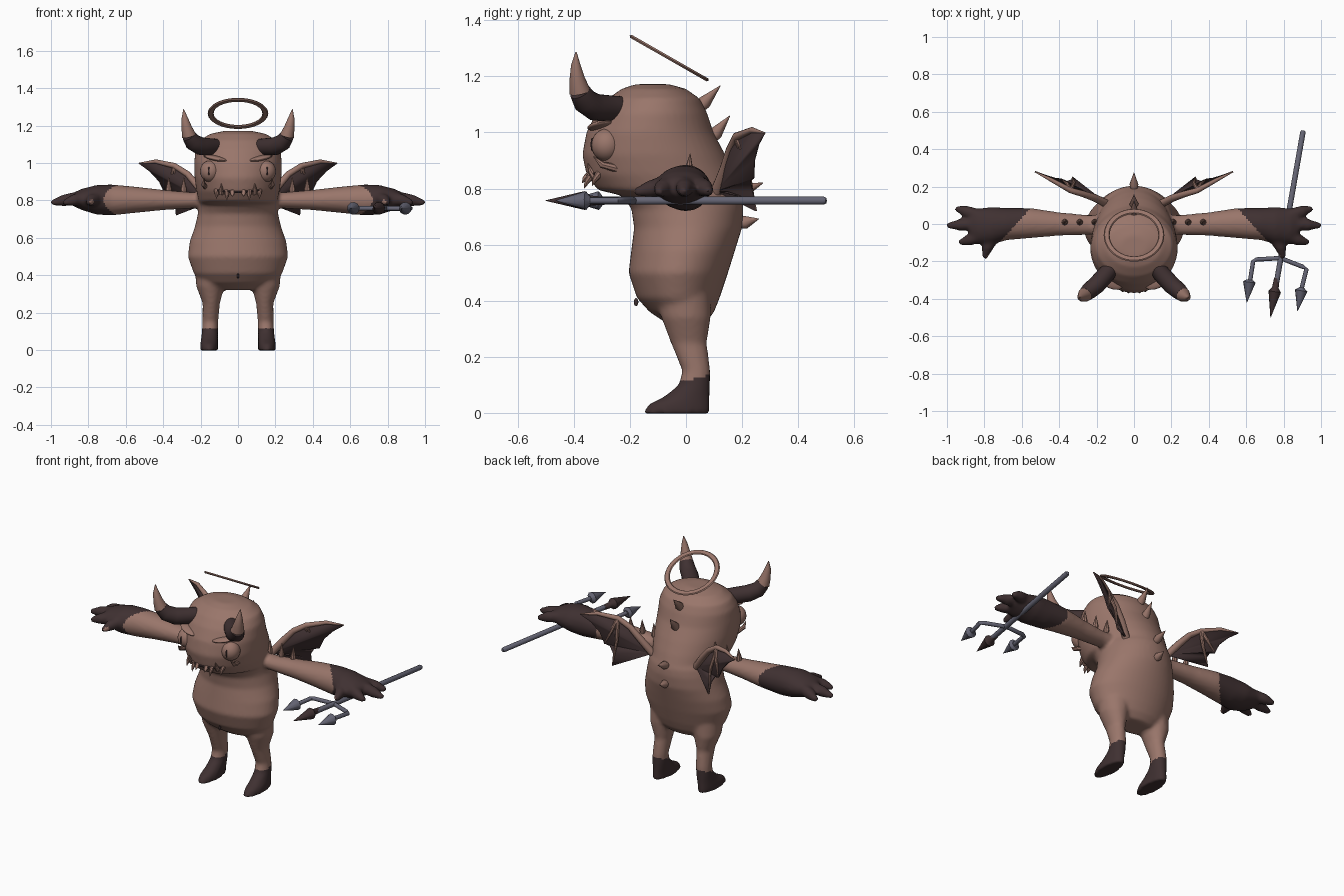
import bpy, bmesh, math
from mathutils import Vector, Matrix

cube = bpy.data.objects.get("Cube")
if cube:
    bpy.data.objects.remove(cube)


def material(name, rgb):
    m = bpy.data.materials.new(name)
    m.use_nodes = True
    m.diffuse_color = (*rgb, 1)
    bsdf = m.node_tree.nodes["Principled BSDF"]
    bsdf.inputs["Base Color"].default_value = (*rgb, 1)
    bsdf.inputs["Roughness"].default_value = 0.8
    return m


SKIN = material("clay brown", (0.32, 0.18, 0.145))
DARK = material("dark brown", (0.05, 0.03, 0.031))
STEEL = material("blue grey", (0.13, 0.13, 0.175))


def finish(bm, name, *mats, angle=40):
    bmesh.ops.recalc_face_normals(bm, faces=bm.faces)
    me = bpy.data.meshes.new(name)
    bm.to_mesh(me)
    bm.free()
    for m in mats:
        me.materials.append(m)
    ob = bpy.data.objects.new(name, me)
    bpy.context.collection.objects.link(ob)
    shade(ob, angle)
    return ob


def shade(ob, angle=40):
    bpy.ops.object.select_all(action="DESELECT")
    ob.select_set(True)
    bpy.context.view_layer.objects.active = ob
    bpy.ops.object.shade_smooth_by_angle(angle=math.radians(angle))


def loft(bm, rings, sides=32):
    """Closed skin over rings given as (centre, half axis, half axis)."""
    loops = []
    for c, u, v in rings:
        angles = [math.tau * i / sides for i in range(sides)]
        loops.append([bm.verts.new(Vector(c) + Vector(u) * math.cos(a) + Vector(v) * math.sin(a))
                      for a in angles])
    for a, b in zip(loops, loops[1:]):
        for i in range(sides):
            j = (i + 1) % sides
            bm.faces.new((a[i], a[j], b[j], b[i]))
    bm.faces.new(loops[0])
    bm.faces.new(loops[-1])


def tube(bm, points, radii, sides=12):
    """Round tapering tube along a path."""
    pts = [Vector(p) for p in points]
    rings = []
    for i, p in enumerate(pts):
        d = (pts[min(i + 1, len(pts) - 1)] - pts[max(i - 1, 0)]).normalized()
        u = d.orthogonal().normalized() if i == 0 else (u - d * u.dot(d)).normalized()
        rings.append((p, u * radii[i], d.cross(u) * radii[i]))
    loft(bm, rings, sides)


def tube_object(name, mat, points, radii, sides=12):
    bm = bmesh.new()
    tube(bm, points, radii, sides)
    return finish(bm, name, mat)


def ball(name, mat, loc, scale, turn=None):
    bm = bmesh.new()
    m = Matrix.Translation(loc) @ (turn or Matrix()) @ Matrix.Diagonal((*scale, 1))
    bmesh.ops.create_uvsphere(bm, u_segments=24, v_segments=14, radius=1, matrix=m)
    return finish(bm, name, mat)


# Body: torso and head, limbs and fingers fused into one skin
# Each entry: height, front, back, half width
TORSO = [(0.32, -0.07, 0.07, 0.13), (0.36, -0.13, 0.10, 0.2), (0.41, -0.175, 0.12, 0.237),
         (0.5, -0.205, 0.15, 0.268), (0.58, -0.195, 0.175, 0.258), (0.66, -0.185, 0.2, 0.23),
         (0.73, -0.195, 0.205, 0.214), (0.775, -0.23, 0.2, 0.208), (0.795, -0.315, 0.192, 0.21),
         (0.85, -0.355, 0.172, 0.222), (0.92, -0.37, 0.14, 0.232), (1.0, -0.355, 0.098, 0.234),
         (1.07, -0.32, 0.075, 0.228), (1.12, -0.28, 0.05, 0.205), (1.155, -0.23, 0.0, 0.15),
         (1.172, -0.18, -0.06, 0.07)]
# Each entry: height, x, y, half width, half depth
LEG = [(0.42, 0.13, -0.01, 0.1, 0.1), (0.34, 0.148, 0, 0.075, 0.088), (0.25, 0.143, 0.01, 0.046, 0.064),
       (0.15, 0.148, 0.037, 0.042, 0.05), (0.1, 0.15, 0.03, 0.043, 0.056), (0.06, 0.152, 0.005, 0.045, 0.08),
       (0.03, 0.155, -0.025, 0.047, 0.11), (-0.003, 0.155, -0.035, 0.048, 0.12)]
# Each entry: x, y, z, half depth, half height
ARM = [(0.14, 0, 0.8, 0.05, 0.045), (0.25, -0.005, 0.8, 0.053, 0.043), (0.4, 0, 0.802, 0.062, 0.054),
       (0.55, 0.005, 0.803, 0.08, 0.07), (0.68, 0, 0.802, 0.086, 0.083), (0.76, -0.01, 0.803, 0.1, 0.078),
       (0.84, -0.012, 0.805, 0.095, 0.055), (0.88, -0.005, 0.805, 0.07, 0.035)]
FINGERS = [((0.82, 0.04), (0.9, 0.068), (0.955, 0.085)), ((0.84, 0), (0.93, -0.005), (1.0, -0.008)),
           ((0.82, -0.06), (0.88, -0.085), (0.935, -0.1)), ((0.74, -0.05), (0.785, -0.125), (0.8, -0.185))]

bm = bmesh.new()
loft(bm, [((0, (f + b) / 2, z), (w, 0, 0), (0, (b - f) / 2, 0)) for z, f, b, w in TORSO], 48)
for s in (1, -1):
    loft(bm, [((s * x, y, z), (rx, 0, 0), (0, ry, 0)) for z, x, y, rx, ry in LEG])
    loft(bm, [((s * x, y, z), (0, ry, 0), (0, 0, rz)) for x, y, z, ry, rz in ARM])
    for path in FINGERS:
        tube(bm, [(s * x, y, 0.815 - 0.015 * i) for i, (x, y) in enumerate(path)],
             (0.036, 0.032, 0.014))
body = finish(bm, "body", SKIN, DARK)
remesh = body.modifiers.new("fuse", "REMESH")
remesh.mode = "VOXEL"
remesh.voxel_size = 0.011
soft = body.modifiers.new("soften", "SMOOTH")
soft.factor = 0.5
soft.iterations = 4
for m in ("fuse", "soften"):
    bpy.ops.object.modifier_apply(modifier=m)
body.data.materials.clear()
body.data.materials.append(SKIN)
body.data.materials.append(DARK)
for p in body.data.polygons:
    x, y, z = p.center
    hand = abs(x) > max(0.5, 0.63 - 0.9 * y)
    p.material_index = int(hand or z < 0.115 + 0.25 * max(y, 0))
shade(body, 60)


def face_y(x, z=0.85):
    """Depth of the lower face surface."""
    return -0.09 - 0.263 * math.sqrt(1 - (x / 0.222) ** 2) - 0.1 * (z - 0.85)


# Mouth line and navel
tube_object("mouth", DARK, [(x / 100, face_y(x / 100), 0.845 + 0.01 * (x / 12) ** 2)
                            for x in range(-12, 13, 2)], [0.006] * 13, 8)
ball("navel", DARK, (0, -0.178, 0.395), (0.006, 0.008, 0.014))

HORN = [(0.1, -0.21, 1.085), (0.15, -0.27, 1.085), (0.2, -0.325, 1.09), (0.242, -0.36, 1.112),
        (0.262, -0.378, 1.145), (0.275, -0.388, 1.19), (0.285, -0.393, 1.24), (0.291, -0.392, 1.287)]
HORN_R = [0.042, 0.047, 0.048, 0.045, 0.038, 0.028, 0.017, 0.002]
WING_TOP = [(0.15, 0.11, 0.79), (0.21, 0.14, 0.87), (0.27, 0.16, 0.94), (0.34, 0.18, 0.985),
            (0.44, 0.235, 1.008), (0.53, 0.28, 0.998)]
WING_EDGE = [(0.47, 0.258, 0.955), (0.42, 0.243, 0.9), (0.39, 0.24, 0.835), (0.36, 0.23, 0.83),
             (0.335, 0.235, 0.79), (0.33, 0.25, 0.72), (0.285, 0.2, 0.77), (0.23, 0.15, 0.785)]

for s, side in ((1, "left"), (-1, "right")):
    def flip(points):
        return [(s * x, y, z) for x, y, z in points]

    # Eye with slit pupil and heavy brow
    ball(side + "_eye", SKIN, (s * 0.148, -0.283, 0.955), (0.055, 0.055, 0.058))
    ball(side + "_pupil", DARK, (s * 0.156, -0.335, 0.957), (0.005, 0.005, 0.024))
    ball(side + "_brow", SKIN, (s * 0.12, -0.305, 1.025), (0.07, 0.04, 0.014),
         Matrix.Rotation(s * 0.45, 4, "Z") @ Matrix.Rotation(-s * 0.2, 4, "Y"))

    # Fangs
    for x, z, rise in ((0.09, 0.835, 0.055), (0.06, 0.85, -0.05), (0.115, 0.855, -0.045), (0.03, 0.85, -0.03)):
        y = face_y(x)
        tube_object(side + "_fang", SKIN, flip([(x, y + 0.008, z), (x, y - 0.01, z + rise / 2),
                                                (x, y - 0.02, z + rise)]), (0.014, 0.01, 0.001), 8)
    # Cheek spike
    tube_object(side + "_cheek_spike", SKIN, flip([(0.17, -0.24, 0.87), (0.185, -0.3, 0.885),
                                                   (0.18, -0.33, 0.915)]), (0.015, 0.012, 0.001), 8)
    # Horn: dark root, pale tip
    tube_object(side + "_horn_root", DARK, flip(HORN[:5]), HORN_R[:5], 20)
    tube_object(side + "_horn_tip", SKIN, flip(HORN[4:]), HORN_R[4:], 20)

    # Shoulder spikes
    for x in (0.21, 0.29, 0.37):
        tube_object(side + "_shoulder_spike", SKIN,
                    flip([(x, 0.01, 0.835), (x, 0.01, 0.86), (x, 0.015, 0.925)]), (0.013, 0.017, 0.001), 8)

    # Wing membrane and bones
    bm = bmesh.new()
    vs = [bm.verts.new(p) for p in flip(WING_TOP + WING_EDGE)]
    for a, b in zip(vs[1:], vs[2:]):
        bm.faces.new((vs[0], a, b))
    wing = finish(bm, side + "_wing_membrane", DARK)
    thick = wing.modifiers.new("thickness", "SOLIDIFY")
    thick.thickness = 0.008
    thick.offset = 0
    tube_object(side + "_wing_arm", SKIN, flip(WING_TOP), (0.022, 0.02, 0.017, 0.015, 0.011, 0.003))
    for end, bend in ((WING_EDGE[2], 0.01), (WING_EDGE[5], 0.015)):
        top = Vector(WING_TOP[3])
        mid = (top + Vector(end)) / 2 + Vector((-bend, 0.004, bend))
        tube_object(side + "_wing_finger", SKIN, flip([top, mid, end]), (0.012, 0.01, 0.002), 8)

# Spikes down the spine
for (y, z), (ty, tz) in (((0.035, 1.075), (0.123, 1.167)), ((0.08, 0.965), (0.157, 1.06)),
                         ((0.18, 0.785), (0.275, 0.82)), ((0.185, 0.673), (0.26, 0.692))):
    a, b = Vector((0, y, z)), Vector((0, ty, tz))
    tube_object("spine_spike", SKIN, [a, a.lerp(b, 0.35), b], (0.016, 0.024, 0.001), 10)

# Halo: flat tilted ring
bm = bmesh.new()
tilt = Matrix.Translation((0, -0.06, 1.265)) @ Matrix.Rotation(math.radians(-29.7), 4, "X")
profile = [(0.162, 0), (0.157, 0.006), (0.135, 0.006), (0.13, 0), (0.135, -0.006), (0.157, -0.006)]
loops = [[bm.verts.new(tilt @ Vector((r * math.cos(a), r * math.sin(a), h))) for r, h in profile]
         for a in (math.tau * i / 48 for i in range(48))]
for i, a in enumerate(loops):
    b = loops[(i + 1) % len(loops)]
    for j in range(6):
        k = (j + 1) % 6
        bm.faces.new((a[j], a[k], b[k], b[j]))
finish(bm, "halo", SKIN)

# Trident: shaft, arched crossbar and three arrow heads
Z = 0.757
tube_object("trident_shaft", STEEL, [(0.905, 0.5, Z), (0.903, 0.49, Z), (0.752, -0.37, Z)],
            (0.01, 0.015, 0.015))
tube_object("trident_crossbar", STEEL, [(0.615, -0.34, Z), (0.637, -0.2, Z), (0.655, -0.19, Z),
                                        (0.782, -0.182, Z), (0.9, -0.228, Z), (0.922, -0.242, Z),
                                        (0.89, -0.37, Z)], [0.012] * 7)
for name, mat, tail, tip in (("outer_prong", STEEL, (0.618, -0.3), (0.603, -0.42)),
                             ("middle_prong", DARK, (0.764, -0.29), (0.73, -0.5)),
                             ("outer_prong", STEEL, (0.897, -0.34), (0.874, -0.465))):
    a, b = Vector((*tail, Z)), Vector((*tip, Z))
    base = b + (a - b).normalized() * (0.14 if mat == DARK else 0.11)
    tube_object(name, mat, [a, base + (a - b) * 0.1, base, b], (0.015, 0.018, 0.034, 0.001), 10)
